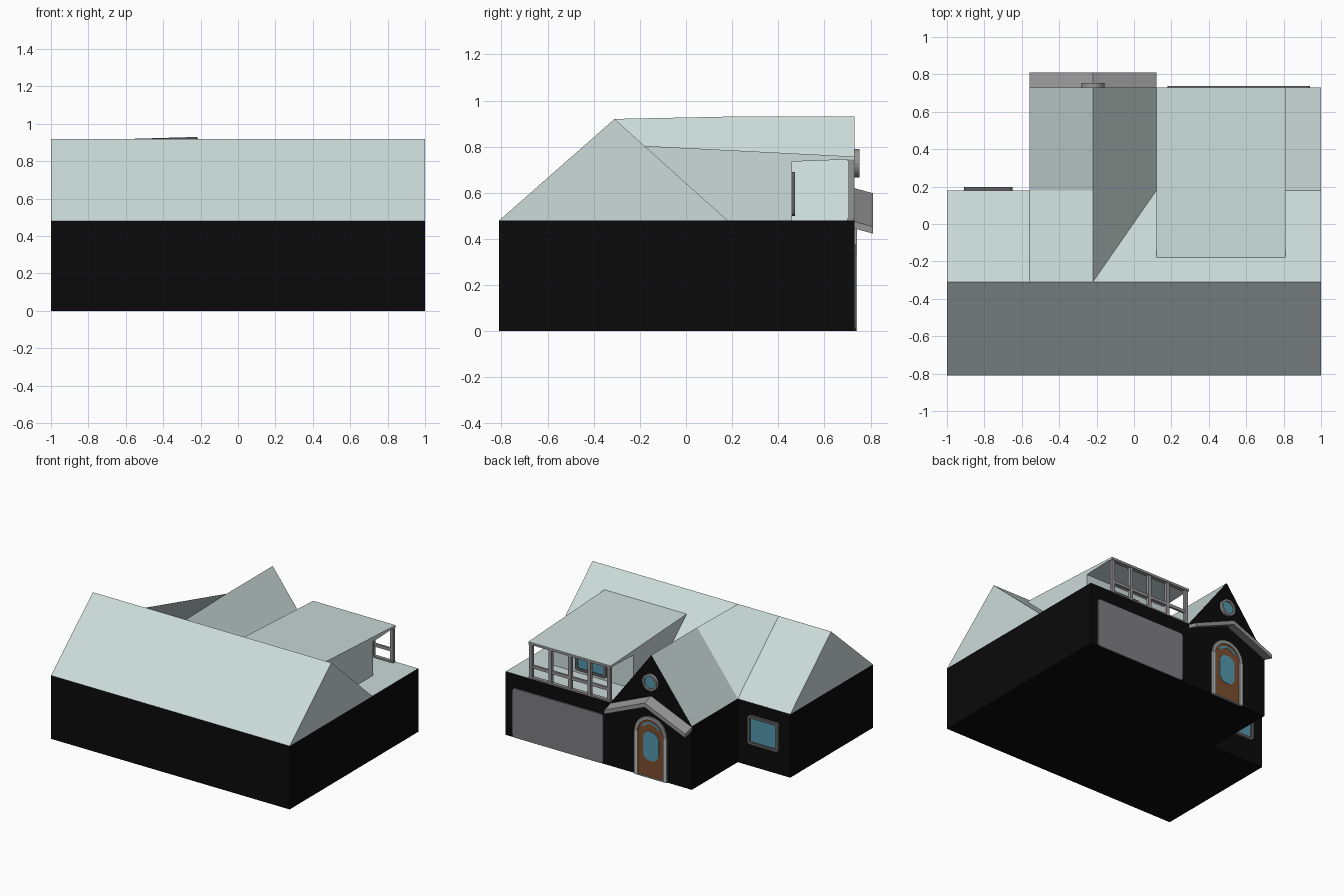
import bpy, bmesh, math

if "Cube" in bpy.data.objects:
    bpy.data.objects.remove(bpy.data.objects["Cube"])


def mat(name, r, g, b):
    m = bpy.data.materials.new(name)
    m.diffuse_color = (r, g, b, 1)
    m.use_nodes = True
    m.node_tree.nodes["Principled BSDF"].inputs["Base Color"].default_value = m.diffuse_color
    return m


ROOF = mat("pale_roof", 0.60, 0.71, 0.69)
BLACK = mat("black_wall", 0.003, 0.003, 0.003)
GARAGE = mat("garage_grey", 0.21, 0.205, 0.22)
STONE = mat("mid_grey", 0.30, 0.30, 0.30)
FRAME = mat("dark_frame", 0.12, 0.12, 0.12)
GLASS = mat("blue_glass", 0.09, 0.31, 0.41)
WOOD = mat("brown_wood", 0.20, 0.075, 0.027)
TRIM = mat("light_trim", 0.48, 0.52, 0.50)


def build(name, verts, faces, mats, rule=None, fix=True):
    """Mesh object; rule(face) picks the material slot."""
    bm = bmesh.new()
    vs = [bm.verts.new(v) for v in verts]
    for f in faces:
        bm.faces.new([vs[i] for i in f])
    if fix:
        bmesh.ops.recalc_face_normals(bm, faces=bm.faces)
    bm.normal_update()
    if rule:
        for f in bm.faces:
            f.material_index = rule(f)
    me = bpy.data.meshes.new(name)
    bm.to_mesh(me)
    bm.free()
    for m in mats:
        me.materials.append(m)
    ob = bpy.data.objects.new(name, me)
    bpy.context.collection.objects.link(ob)
    return ob


AXES = {"x": lambda a, b, t: (t, a, b),   # profile in yz
        "y": lambda a, b, t: (a, t, b),   # profile in xz
        "z": lambda a, b, t: (a, b, t)}   # profile in xy


def prism(name, profile, axis, t0, t1, *mats, rule=None):
    n = len(profile)
    place = AXES[axis]
    verts = [place(a, b, t) for t in (t0, t1) for a, b in profile]
    faces = [list(range(n)), list(range(n, 2 * n))]
    faces += [[i, (i + 1) % n, n + (i + 1) % n, n + i] for i in range(n)]
    return build(name, verts, faces, mats, rule)


def ring(name, outer, inner, y0, y1, *mats, rule=None):
    """Closed frame between two matching xz outlines."""
    n = len(outer)
    verts = [(a, y, b) for y in (y0, y1) for loop in (outer, inner) for a, b in loop]
    faces = []
    for i in range(n):
        j = (i + 1) % n
        for p, q in ((0, n), (2 * n, 3 * n), (0, 2 * n), (n, 3 * n)):
            faces.append([p + i, p + j, q + j, q + i])
    return build(name, verts, faces, mats, rule)


def rounded(x0, x1, z0, z1, r, seg=3):
    pts = []
    for k, (cx, cz) in enumerate([(x1 - r, z1 - r), (x0 + r, z1 - r), (x0 + r, z0 + r), (x1 - r, z0 + r)]):
        for s in range(seg + 1):
            a = math.pi / 2 * (k + s / seg)
            pts.append((cx + r * math.cos(a), cz + r * math.sin(a)))
    return pts


def ellipse(cx, cz, rx, rz, n=24):
    return [(cx + rx * math.cos(2 * math.pi * i / n), cz + rz * math.sin(2 * math.pi * i / n)) for i in range(n)]


def arch(cx, w, z0, spring, n=16):
    top = [(cx + w * math.cos(math.pi * i / n), spring + w * math.sin(math.pi * i / n)) for i in range(n + 1)]
    return [(cx - w, z0), (cx + w, z0)] + top


def box(name, x0, x1, y0, y1, z0, z1, m):
    return prism(name, [(x0, y0), (x1, y0), (x1, y1), (x0, y1)], "z", z0, z1, m)


EAVE, RIDGE, BACK, NOTCH = 0.48, 0.92, 0.73, 0.18

# black walls with a pale flat deck on top
prism("house_walls", [(-1, -0.81), (1, -0.81), (1, BACK), (-0.56, BACK), (-0.56, NOTCH), (-1, NOTCH)],
      "z", 0, EAVE, BLACK, ROOF, rule=lambda f: int(f.normal.z > 0.5))

# main gable roof
prism("main_roof", [(-0.81, EAVE), (-0.31, RIDGE), (NOTCH, EAVE)], "x", -1, 1, ROOF)

# entry cross gable: two slopes, raised left panel, black gable wall
entry = [(-0.56, -0.31, RIDGE), (-0.56, NOTCH, EAVE), (-0.22, NOTCH, 0.93), (-0.22, -0.31, RIDGE),
         (-0.56, BACK, EAVE), (-0.22, BACK, 0.93), (0.12, BACK, EAVE), (0.12, NOTCH, EAVE)]
build("entry_roof", entry, [(0, 3, 2, 1), (1, 2, 5, 4), (3, 7, 6, 5, 2), (4, 5, 6)], [ROOF, BLACK],
      rule=lambda f: int(f.normal.y > 0.9), fix=False)

# shed dormer with overhanging roof over the balcony
prism("dormer", [(-0.18, 0.803), (BACK, 0.757), (BACK, 0.745), (0.46, 0.735), (0.46, EAVE), (NOTCH, EAVE)],
      "x", 0.12, 0.81, ROOF)

# balcony posts and rails
for i in range(5):
    x = 0.14 + i * 0.1635
    box(f"balcony_post_{i + 1}", x - 0.013, x + 0.013, 0.705, 0.727, EAVE, 0.75, STONE)
box("balcony_hand_rail", 0.13, 0.80, 0.708, 0.724, 0.56, 0.583, STONE)
box("balcony_top_beam", 0.12, 0.81, 0.70, 0.731, 0.738, 0.754, STONE)
box("balcony_curb", 0.12, 0.81, 0.70, 0.728, EAVE, 0.49, STONE)


def window(name, x0, x1, z0, z1, y, depth):
    ring(name + "_frame", rounded(x0, x1, z0, z1, 0.02), rounded(x0 + 0.02, x1 - 0.02, z0 + 0.02, z1 - 0.02, 0.01),
         y - 0.002, y + depth, FRAME)
    prism(name + "_glass", rounded(x0 + 0.018, x1 - 0.018, z0 + 0.018, z1 - 0.018, 0.01),
          "y", y - 0.002, y + depth * 0.4, GLASS)


window("side_window", -0.91, -0.65, 0.17, 0.39, NOTCH, 0.018)
window("balcony_window", 0.34, 0.60, 0.50, 0.69, 0.46, 0.012)

# garage door
prism("garage_door", rounded(0.18, 0.94, 0.003, 0.375, 0.02), "y", BACK - 0.002, BACK + 0.008, GARAGE)

# round gable window
ring("round_window_frame", ellipse(-0.22, 0.728, 0.062, 0.062), ellipse(-0.22, 0.728, 0.047, 0.047),
     BACK - 0.002, BACK + 0.023, STONE)
prism("round_window_glass", ellipse(-0.22, 0.728, 0.049, 0.049), "y", BACK - 0.002, BACK + 0.012, GLASS)

# arched front door: frame with light jambs, wooden leaf, fan light, oval pane
DX = -0.22
ring("door_frame", arch(DX, 0.135, 0, 0.33), arch(DX, 0.108, 0.006, 0.33), BACK - 0.002, BACK + 0.012,
     TRIM, STONE, rule=lambda f: int(f.calc_center_median().z > 0.335))
prism("door_leaf", arch(DX, 0.11, 0.004, 0.33), "y", BACK - 0.002, BACK + 0.004, WOOD)
prism("door_pane", rounded(DX - 0.066, DX + 0.066, 0.13, 0.35, 0.06, 6), "y", BACK, BACK + 0.007, GLASS)
fan_in = [(DX + 0.07 * math.cos(a), 0.325 + 0.07 * math.sin(a)) for a in [math.radians(35 + 11 * i) for i in range(11)]]
fan_out = [(DX + (x - DX) * 1.38, 0.325 + (z - 0.325) * 1.38) for x, z in fan_in]
prism("door_fan_light", fan_out + [(x, z + 0.012) for x, z in reversed(fan_in)], "y", BACK, BACK + 0.006, GLASS)

# small porch roof: chevron slab tilting down outward
chevron = [(-0.56, 0.475), (-0.22, 0.62), (0.12, 0.475), (0.12, 0.445), (-0.22, 0.587), (-0.56, 0.445)]
porch = prism("porch_roof", chevron, "y", BACK, 0.81, STONE)
for v in porch.data.vertices:
    if v.co.y > 0.8:
        v.co.z -= 0.022
